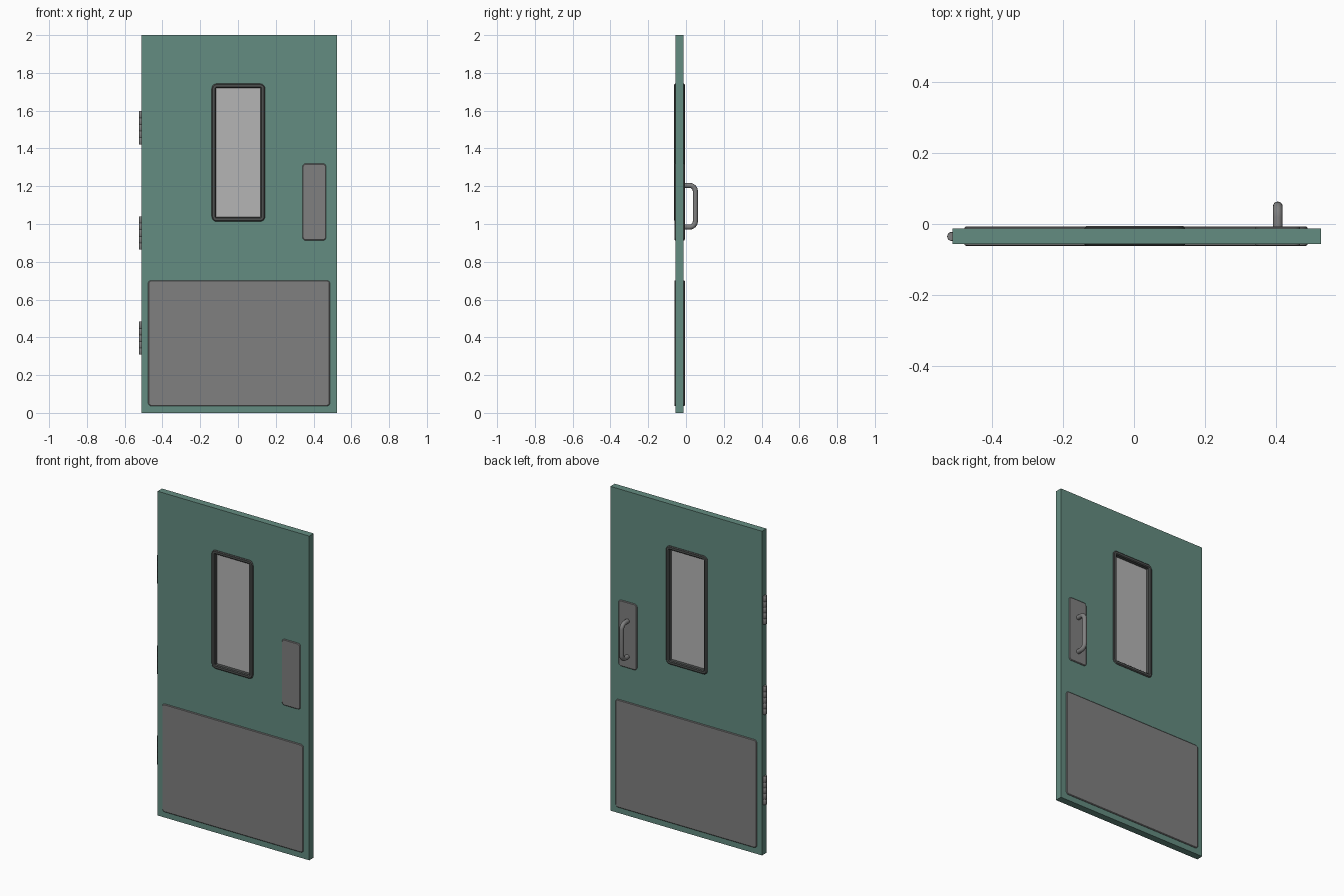
import bpy, bmesh, math
from mathutils import Vector

if "Cube" in bpy.data.objects:
    bpy.data.objects.remove(bpy.data.objects["Cube"])


def material(name, rgb):
    m = bpy.data.materials.new(name)
    m.diffuse_color = (*rgb, 1)
    m.use_nodes = True
    m.node_tree.nodes["Principled BSDF"].inputs["Base Color"].default_value = m.diffuse_color
    return m


GREEN = material("door green", (0.127, 0.262, 0.218))
STEEL = material("brushed steel", (0.216, 0.216, 0.216))
DARK = material("dark frame", (0.075, 0.08, 0.078))
GLASS = material("pale glass", (0.46, 0.46, 0.46))

MID_Y = -0.034      # centre of the door thickness
HALF = 0.0215       # half of the door thickness
DOOR = (-0.51, 0.525, 0.0, 2.0)
FRAME = (-0.139, 0.143, 1.013, 1.743)


def rounded_rect(rect, y, inset=0.0, r=0.0, seg=5):
    """Closed loop of points in the xz plane."""
    x0, x1, z0, z1 = rect
    x0, x1, z0, z1 = x0 + inset, x1 - inset, z0 + inset, z1 - inset
    if r <= 0:
        return [Vector(p) for p in ((x0, y, z0), (x1, y, z0), (x1, y, z1), (x0, y, z1))]
    pts = []
    for cx, cz, a in ((x0 + r, z0 + r, 180), (x1 - r, z0 + r, 270),
                      (x1 - r, z1 - r, 0), (x0 + r, z1 - r, 90)):
        for i in range(seg + 1):
            t = math.radians(a + 90 * i / seg)
            pts.append(Vector((cx + r * math.cos(t), y, cz + r * math.sin(t))))
    return pts


def loft(name, loops, mat, ring=False, smooth=True):
    """Skin loops of equal length; close into a ring or cap both ends."""
    bm = bmesh.new()
    rows = [[bm.verts.new(p) for p in lp] for lp in loops]
    n = len(rows[0])
    for k in range(len(rows) if ring else len(rows) - 1):
        a, b = rows[k], rows[(k + 1) % len(rows)]
        for i in range(n):
            j = (i + 1) % n
            bm.faces.new((a[i], a[j], b[j], b[i]))
    if not ring:
        bm.faces.new(rows[0])
        bm.faces.new(rows[-1])
    bmesh.ops.recalc_face_normals(bm, faces=bm.faces)
    me = bpy.data.meshes.new(name)
    bm.to_mesh(me)
    bm.free()
    me.materials.append(mat)
    ob = bpy.data.objects.new(name, me)
    bpy.context.collection.objects.link(ob)
    if smooth:
        bpy.ops.object.select_all(action='DESELECT')
        bpy.context.view_layer.objects.active = ob
        ob.select_set(True)
        bpy.ops.object.shade_smooth_by_angle(angle=math.radians(35))
    return ob


def plate(name, rect, side, r=0.018, thick=0.006):
    """Thin rounded plate with a bevelled rim; side -1 front, +1 back."""
    y = lambda d: MID_Y + side * (HALF + d)
    loft(name, [rounded_rect(rect, y(-0.001), 0, r),
                rounded_rect(rect, y(thick - 0.003), 0, r),
                rounded_rect(rect, y(thick), 0.004, r - 0.004)], STEEL)


def lathe_z(name, x, y, profile, mat, seg=20):
    """Round part along z from (radius, z) pairs."""
    loft(name, [[Vector((x + r * math.cos(2 * math.pi * i / seg),
                         y + r * math.sin(2 * math.pi * i / seg), z))
                 for i in range(seg)] for r, z in profile], mat)


# door slab with a window opening
loft("door_slab", [rounded_rect(DOOR, MID_Y - HALF), rounded_rect(DOOR, MID_Y + HALF),
                   rounded_rect(FRAME, MID_Y + HALF, 0.015),
                   rounded_rect(FRAME, MID_Y - HALF, 0.015)],
     GREEN, ring=True, smooth=False)

# window frame, running through the door
section = [(0.0, -0.024), (0.005, -0.0285), (0.018, -0.0285), (0.023, -0.024),
           (0.023, 0.024), (0.018, 0.0285), (0.005, 0.0285), (0.0, 0.024)]
loft("window_frame", [rounded_rect(FRAME, MID_Y + dy, d, 0.026 - d)
                      for d, dy in section], DARK, ring=True)

# glass pane
loft("window_glass", [rounded_rect(FRAME, MID_Y + dy, 0.02) for dy in (-0.004, 0.004)],
     GLASS, smooth=False)

# kick plates and hand plates on both faces
for side, label in ((-1, "front"), (1, "back")):
    plate(label + "_kick_plate", (-0.476, 0.487, 0.036, 0.702), side)
    plate(label + "_hand_plate", (0.341, 0.467, 0.913, 1.32), side)

# pull handle on the back: tube swept along a bent path
HX, R, BEND, TOP = 0.404, 0.0135, 0.03, 0.0495
Z0, Z1 = 0.984, 1.204
path = [(-0.012, Z0, 0)]
for cz, start in ((Z0 + BEND, 0), (Z1 - BEND, 90)):
    for i in range(7):
        a = math.radians(start + 15 * i)
        path.append((TOP - BEND + BEND * math.sin(a), cz - BEND * math.cos(a), a))
path.append((-0.012, Z1, math.pi))
rings = []
for y, z, a in path:
    out = Vector((0, math.sin(a), -math.cos(a)))
    rings.append([Vector((HX, y, z)) + R * (math.cos(t) * Vector((1, 0, 0)) + math.sin(t) * out)
                  for t in (2 * math.pi * i / 16 for i in range(16))])
loft("pull_handle", rings, STEEL)

# hinges: five knuckles each, with a leaf against the door edge
for label, z0 in (("lower", 0.308), ("middle", 0.865), ("upper", 1.422)):
    h, n = 0.175, 5
    step = h / n
    profile = []
    for k in range(n):
        a, b = z0 + k * step, z0 + (k + 1) * step
        profile += [(0.0115, a), (0.0125, a + 0.0015), (0.0125, b - 0.0015), (0.0115, b)]
    clean = [p for i, p in enumerate(profile) if i == 0 or abs(p[1] - profile[i - 1][1]) > 1e-6]
    lathe_z(label + "_hinge_knuckles", -0.5125, MID_Y - 0.001, clean, STEEL)
    leaf = (-0.513, -0.505, z0 + 0.002, z0 + h - 0.002)
    loft(label + "_hinge_leaf", [rounded_rect(leaf, MID_Y - 0.012),
                                 rounded_rect(leaf, MID_Y + 0.012)], STEEL, smooth=False)
